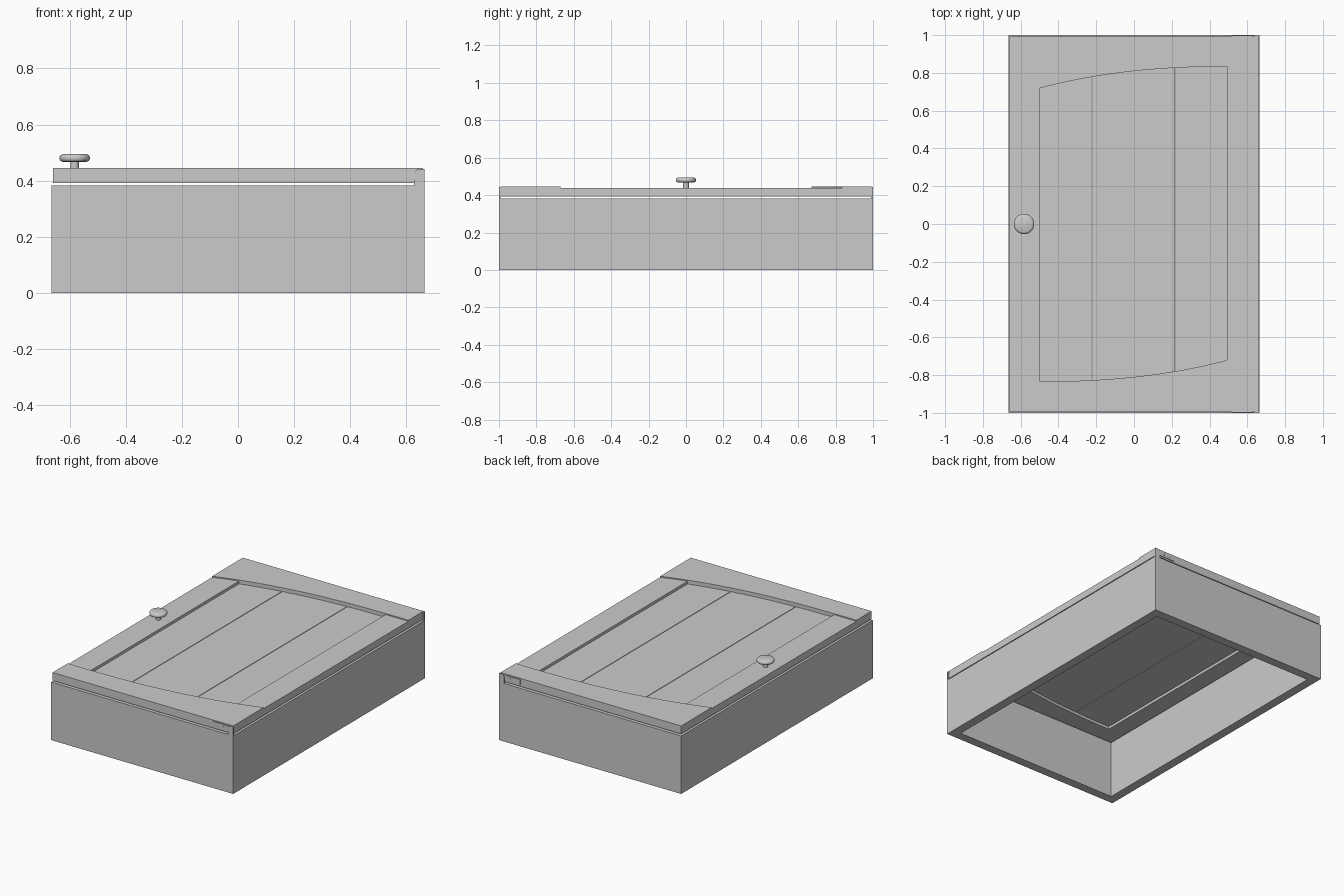
import bpy, bmesh, math

if "Cube" in bpy.data.objects:
    bpy.data.objects.remove(bpy.data.objects["Cube"])

HX, HY = 0.665, 1.0          # cabinet half sizes
DX, DY = 0.66, 0.993         # door half sizes
DOOR_Z, STILE_TOP, RAIL_TOP = 0.392, 0.438, 0.445

grey = bpy.data.materials.new("plain grey")
grey.diffuse_color = (0.6, 0.6, 0.6, 1)
grey.use_nodes = True
grey.node_tree.nodes["Principled BSDF"].inputs["Base Color"].default_value = grey.diffuse_color


def finish(name, bm, smooth=False):
    bmesh.ops.recalc_face_normals(bm, faces=bm.faces)
    me = bpy.data.meshes.new(name)
    bm.to_mesh(me)
    bm.free()
    me.materials.append(grey)
    ob = bpy.data.objects.new(name, me)
    bpy.context.collection.objects.link(ob)
    if smooth:
        bpy.ops.object.select_all(action='DESELECT')
        ob.select_set(True)
        bpy.context.view_layer.objects.active = ob
        bpy.ops.object.shade_smooth_by_angle(angle=math.radians(35))
    return ob


def prism(name, outline, extrude):
    """Extrude a closed 3D outline along a vector."""
    bm = bmesh.new()
    face = bm.faces.new([bm.verts.new(p) for p in outline])
    new = bmesh.ops.extrude_face_region(bm, geom=[face])["geom"]
    bmesh.ops.translate(bm, vec=extrude,
                        verts=[v for v in new if isinstance(v, bmesh.types.BMVert)])
    return finish(name, bm)


def back_arc(x):
    """Inner edge of the back rail; the front rail is the same turned half round."""
    t = max(0.0, (0.6 - x) / 1.26)
    return 0.835 - 0.163 * t ** 2.5


def front_arc(x):
    return -back_arc(-x)


def door_piece(name, x0, x1, low, high, z0, z1):
    """Door part whose ends follow two edge functions."""
    n = max(4, round((x1 - x0) / 0.04))
    xs = [x0 + (x1 - x0) * i / n for i in range(n + 1)]
    outline = [(x, low(x), z0) for x in xs] + [(x, high(x), z0) for x in reversed(xs)]
    prism(name, outline, (0, 0, z1 - z0))


def lathe(name, profile, cx, cy, steps=32):
    bm = bmesh.new()
    verts = [bm.verts.new((cx + r, cy, z)) for r, z in profile]
    edges = [bm.edges.new(e) for e in zip(verts, verts[1:])]
    bmesh.ops.spin(bm, geom=verts + edges, cent=(cx, cy, 0), axis=(0, 0, 1),
                   angle=math.tau, steps=steps)
    bmesh.ops.remove_doubles(bm, verts=bm.verts, dist=1e-5)
    return finish(name, bm, True)


# Cabinet: four walls, open through the middle
wall, box_top = 0.06, 0.383
bm = bmesh.new()
rings = []
for inset in (0, wall):
    for z in (0, box_top):
        a, b = HX - inset, HY - inset
        rings.append([bm.verts.new(p) for p in
                      ((-a, -b, z), (a, -b, z), (a, b, z), (-a, b, z))])
for r, s in ((0, 1), (1, 3), (3, 2), (2, 0)):
    for i in range(4):
        j = (i + 1) % 4
        bm.faces.new((rings[r][i], rings[r][j], rings[s][j], rings[s][i]))
finish("cabinet_frame", bm)

# Door rails with curved inner edges
door_piece("back_rail", -DX, DX, back_arc, lambda x: DY, DOOR_Z, RAIL_TOP)
door_piece("front_rail", -DX, DX, lambda x: -DY, front_arc, DOOR_Z, RAIL_TOP)

# Door stiles between the rails
door_piece("left_stile", -DX, -0.497, front_arc, back_arc, DOOR_Z, STILE_TOP)
door_piece("right_stile", 0.493, DX, front_arc, back_arc, DOOR_Z, STILE_TOP)

# Recessed planks with narrow gaps
for i, (x0, x1) in enumerate(((-0.497, -0.225), (-0.221, 0.217), (0.221, 0.493))):
    door_piece(f"door_plank_{i + 1}", x0, x1, front_arc, back_arc, 0.41, 0.42)

# Round knob on a short stem
lathe("knob", [(0, 0.437), (0.015, 0.437), (0.015, 0.467), (0.042, 0.467),
               (0.050, 0.470), (0.054, 0.477), (0.054, 0.484), (0.050, 0.491),
               (0.042, 0.495), (0, 0.495)], -0.582, 0)

# Hinges at both ends of the right edge
for side, s in (("front", -1), ("back", 1)):
    # Leaf screwed to the door edge
    y = s * 0.990
    prism(f"{side}_hinge_leaf",
          [(0.515, y, 0.402), (0.630, y, 0.402), (0.630, y, 0.438), (0.515, y, 0.438)],
          (0, s * 0.007, 0))
    # Arm with a rounded top corner, reaching down to the cabinet
    corner = [(0.650 - 0.022 * math.cos(t), y, 0.420 + 0.022 * math.sin(t))
              for t in (math.pi / 2 * i / 6 for i in range(7))]
    prism(f"{side}_hinge_arm",
          [(0.665, y, 0.383), (0.628, y, 0.383)] + corner + [(0.665, y, 0.442)],
          (0, s * 0.010, 0))
    # Screw heads
    for k, x in enumerate((0.55, 0.59)):
        ring = [(x + 0.007 * math.cos(math.tau * i / 12), s * 0.996,
                 0.42 + 0.007 * math.sin(math.tau * i / 12)) for i in range(12)]
        prism(f"{side}_hinge_screw_{k + 1}", ring, (0, s * 0.003, 0))
